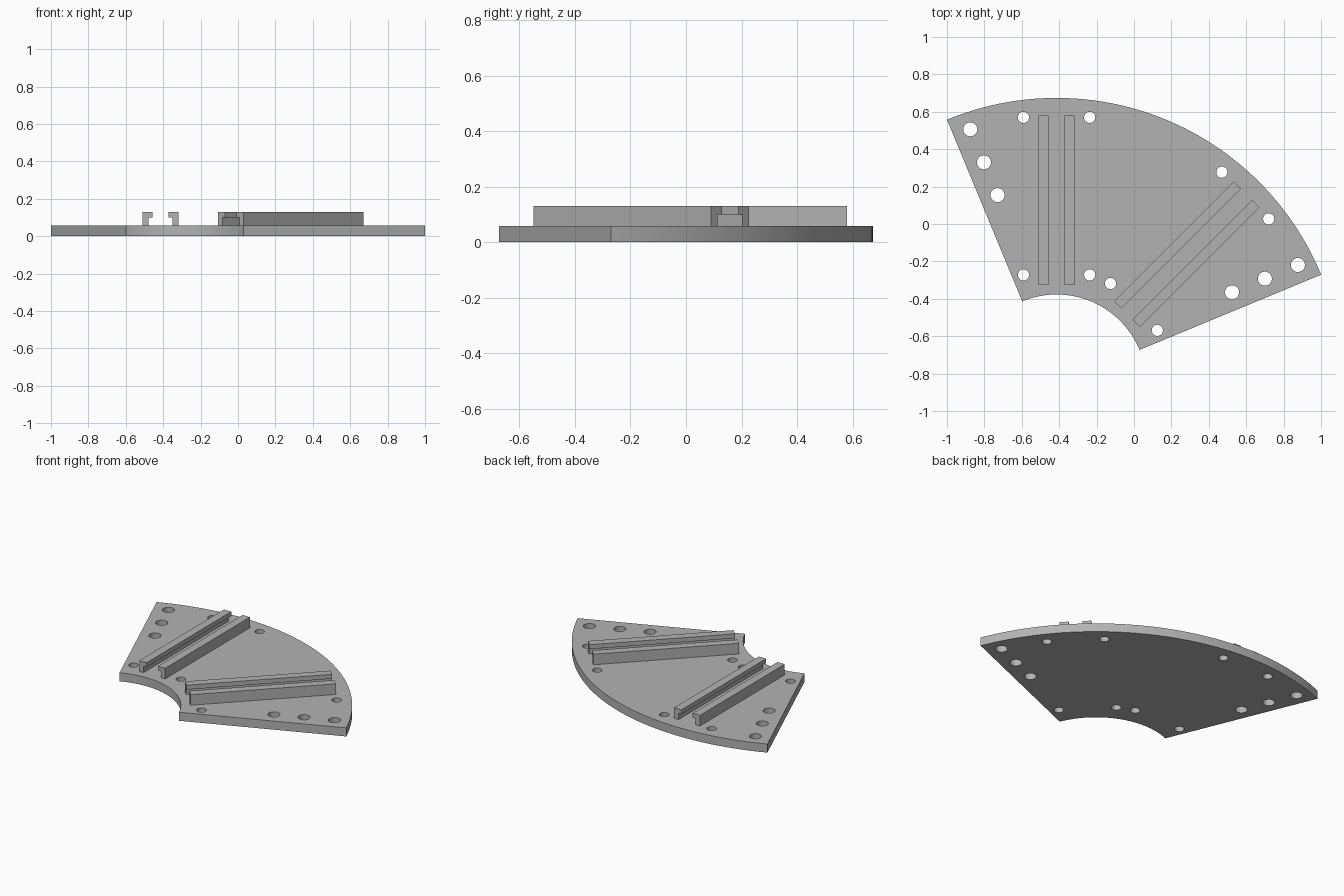
import bpy
import bmesh
from math import cos, sin, pi, radians
from mathutils import Vector, Matrix

if "Cube" in bpy.data.objects:
    bpy.data.objects.remove(bpy.data.objects["Cube"], do_unlink=True)

CENTRE = Vector((-0.414, -0.857, 0))     # hub of the ring sector
R_OUT, R_IN = 1.531, 0.48
A_START, A_END = radians(22.5), radians(112.5)
PLATE_H, RAIL_TOP = 0.058, 0.13

grey = bpy.data.materials.new("mid_grey")
grey.use_nodes = True
colour = (0.45, 0.45, 0.45, 1)
grey.diffuse_color = colour
grey.node_tree.nodes["Principled BSDF"].inputs["Base Color"].default_value = colour


def polar(radius, angle, centre=CENTRE):
    return centre + Vector((cos(angle), sin(angle), 0)) * radius


def arc(radius, start, end, steps):
    return [polar(radius, start + (end - start) * i / steps) for i in range(steps + 1)]


def placed(angle, along, side):
    """Point measured along a spoke and sideways from it (left is positive)."""
    return polar(along, angle) + Vector((-sin(angle), cos(angle), 0)) * side


def finish(obj):
    obj.data.materials.clear()
    obj.data.materials.append(grey)
    bpy.ops.object.select_all(action='DESELECT')
    obj.select_set(True)
    bpy.context.view_layer.objects.active = obj
    bpy.ops.object.shade_smooth_by_angle(angle=radians(30))


# Hole positions: small ones beside the rails, large ones along the straight edges
RAIL_ANGLES = (radians(90), radians(45))
holes = [(placed(a, d, s), 0.03) for a in RAIL_ANGLES
         for d in (0.585, 1.427) for s in (-0.177, 0.177)]
for angle, side in ((A_START, 0.0955), (A_END, -0.0955)):
    holes += [(placed(angle, d, side), 0.0375) for d in (1.055, 1.245, 1.436)]

# Base plate: filled outline with holes, extruded
outline = arc(R_OUT, A_START, A_END, 64) + arc(R_IN, A_END, A_START, 40)
loops = [outline]
for centre, radius in holes:
    loops.append([polar(radius, 2 * pi * i / 32, centre) for i in range(32)])
curve = bpy.data.curves.new("base_plate", 'CURVE')
curve.dimensions = '2D'
curve.fill_mode = 'BOTH'
curve.extrude = PLATE_H / 2
for loop in loops:
    spline = curve.splines.new('POLY')
    spline.points.add(len(loop) - 1)
    for point, co in zip(spline.points, loop):
        point.co = (co.x, co.y, 0, 1)
    spline.use_cyclic_u = True
plate = bpy.data.objects.new("base_plate", curve)
bpy.context.collection.objects.link(plate)
bpy.ops.object.select_all(action='DESELECT')
plate.select_set(True)
bpy.context.view_layer.objects.active = plate
bpy.ops.object.convert(target='MESH')
plate = bpy.context.view_layer.objects.active
bm = bmesh.new()
bm.from_mesh(plate.data)
bmesh.ops.remove_doubles(bm, verts=bm.verts, dist=0.0001)
bmesh.ops.translate(bm, verts=bm.verts, vec=(0, 0, PLATE_H / 2))
bmesh.ops.recalc_face_normals(bm, faces=bm.faces)
bm.to_mesh(plate.data)
bm.free()
finish(plate)

# Guide rails: hooked profile with the lip facing the slot, swept along the spoke
OUTER, STEM, LIP, LIP_Z = 0.097, 0.064, 0.0425, 0.1
PROFILE = [(OUTER, PLATE_H), (OUTER, RAIL_TOP), (LIP, RAIL_TOP),
           (LIP, LIP_Z), (STEM, LIP_Z), (STEM, PLATE_H)]
RAIL_START, RAIL_END = 0.531, 1.437


def rail(name, angle, side):
    bm = bmesh.new()
    face = bm.faces.new([bm.verts.new((RAIL_START, side * s, z)) for s, z in PROFILE])
    ext = bmesh.ops.extrude_face_region(bm, geom=[face], use_keep_orig=True)
    moved = [g for g in ext["geom"] if isinstance(g, bmesh.types.BMVert)]
    bmesh.ops.translate(bm, verts=moved, vec=(RAIL_END - RAIL_START, 0, 0))
    bmesh.ops.recalc_face_normals(bm, faces=bm.faces)
    bm.transform(Matrix.Translation(CENTRE) @ Matrix.Rotation(angle, 4, 'Z'))
    mesh = bpy.data.meshes.new(name)
    bm.to_mesh(mesh)
    bm.free()
    obj = bpy.data.objects.new(name, mesh)
    bpy.context.collection.objects.link(obj)
    finish(obj)


for label, angle in zip(("straight", "angled"), RAIL_ANGLES):
    rail(label + "_rail_outer", angle, 1)
    rail(label + "_rail_inner", angle, -1)
